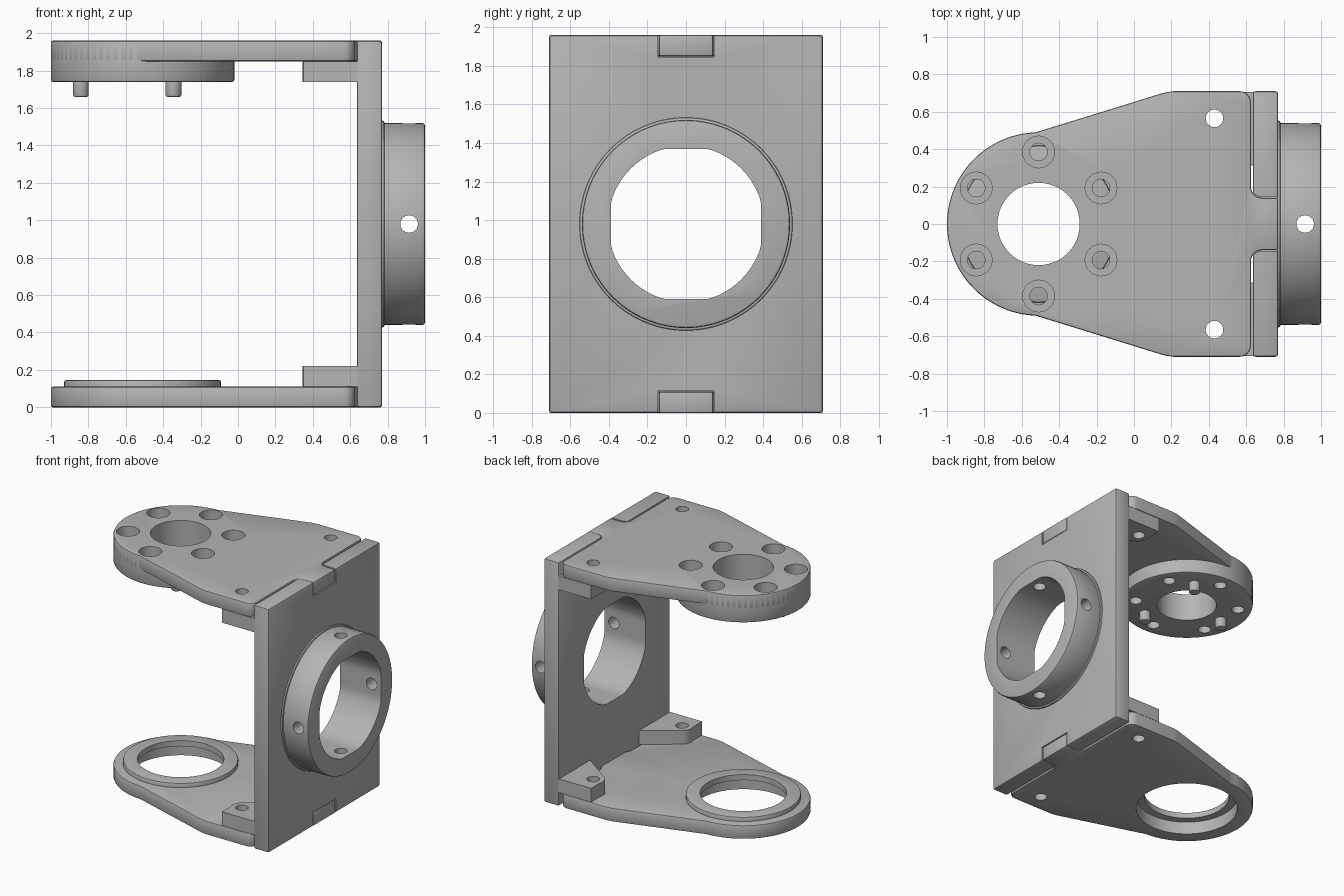
import bpy, bmesh
from math import sin, cos, pi, radians

cube = bpy.data.objects.get("Cube")
if cube:
    bpy.data.objects.remove(cube, do_unlink=True)

grey = bpy.data.materials.new("machined grey")
grey.use_nodes = True
colour = (0.46, 0.46, 0.46, 1)
grey.diffuse_color = colour
grey.node_tree.nodes["Principled BSDF"].inputs["Base Color"].default_value = colour


def arc(cx, cy, r, start, end, n):
    """Points on an arc, angles in degrees."""
    steps = [radians(start + (end - start) * i / n) for i in range(n + 1)]
    return [(cx + r * cos(a), cy + r * sin(a)) for a in steps]


def circle(cx, cy, r, n=48):
    return arc(cx, cy, r, 0, 360, n)[:-1]


def prism(name, profile, lo, hi, axis="z", bevel=0.0):
    """Extrude a closed profile along an axis."""
    place = {"z": lambda a, b, t: (a, b, t),
             "x": lambda a, b, t: (t, a, b),
             "y": lambda a, b, t: (b, t, a)}[axis]
    bm = bmesh.new()
    low = [bm.verts.new(place(a, b, lo)) for a, b in profile]
    high = [bm.verts.new(place(a, b, hi)) for a, b in profile]
    bm.faces.new(low)
    bm.faces.new(high)
    n = len(profile)
    for i in range(n):
        j = (i + 1) % n
        bm.faces.new((low[i], low[j], high[j], high[i]))
    bmesh.ops.recalc_face_normals(bm, faces=bm.faces)
    mesh = bpy.data.meshes.new(name)
    bm.to_mesh(mesh)
    bm.free()
    mesh.materials.append(grey)
    obj = bpy.data.objects.new(name, mesh)
    bpy.context.collection.objects.link(obj)
    if bevel:
        mod = obj.modifiers.new("edge_break", "BEVEL")
        mod.width = bevel
        mod.segments = 2
        mod.limit_method = "ANGLE"
        mod.angle_limit = radians(40)
    return obj


def finish(obj, cutters=()):
    """Cut the holes, apply everything and shade."""
    for cutter in cutters:
        mod = obj.modifiers.new("cut", "BOOLEAN")
        mod.operation = "DIFFERENCE"
        mod.solver = "EXACT"
        mod.object = cutter
    bpy.ops.object.select_all(action="DESELECT")
    obj.select_set(True)
    bpy.context.view_layer.objects.active = obj
    for mod in list(obj.modifiers):
        bpy.ops.object.modifier_apply(modifier=mod.name)
    bpy.ops.object.shade_smooth_by_angle(angle=radians(30))


helpers = []


def cutter(profile, lo, hi, axis="z"):
    obj = prism("cutter", profile, lo, hi, axis)
    obj.hide_render = True
    helpers.append(obj)
    return obj


HUB = -0.51          # arm hub centre on x
HEIGHT = 1.96
MID = HEIGHT / 2
THICK = 0.11
EDGE = 0.01
BORE = 0.047


def arm_profile(tongue=0.14, end=0.77):
    """Teardrop arm with a tongue that keys into the back plate."""
    half = arc(HUB, 0, 0.49, 180, 92, 18) + [(HUB, 0.495), (0.16, 0.702), (0.21, 0.71)]
    half += arc(0.565, 0.65, 0.06, 90, 0, 6)
    half += arc(0.685, tongue + 0.06, 0.06, 180, 270, 6) + [(end, tongue)]
    return half + [(x, -y) for x, y in reversed(half[1:])]


# Shared cutters
screw_holes = [cutter(circle(0.43, s * 0.565, BORE, 24), -0.2, 2.2) for s in (-1, 1)]
hub_hole = cutter(circle(HUB, 0, 0.22), 1.5, 2.2)
bolt_points = [(HUB + 0.385 * cos(pi / 6 + i * pi / 3), 0.385 * sin(pi / 6 + i * pi / 3))
               for i in range(6)]
bolt_bores = [cutter(circle(x, y, 0.085, 24), 1.81, 2.2) for x, y in bolt_points]
bolt_holes = [cutter(circle(x, y, BORE, 24), 1.5, 2.0) for x, y in bolt_points]

# Upper arm with its thick hub
upper_arm = prism("upper_arm", arm_profile(), HEIGHT - THICK, HEIGHT, bevel=EDGE)
finish(upper_arm, screw_holes + [hub_hole] + bolt_bores)
upper_hub = prism("upper_hub", circle(HUB, 0, 0.49, 72), 1.74, 1.945, bevel=EDGE)
finish(upper_hub, [hub_hole] + bolt_bores + bolt_holes)

# Three locating pins under the hub
for i, angle in enumerate((60, 180, 300)):
    x, y = HUB + 0.33 * cos(radians(angle)), 0.33 * sin(radians(angle))
    finish(prism(f"locating_pin_{i + 1}", circle(x, y, 0.042, 24), 1.66, 1.78, bevel=EDGE))

# Lower arm with a raised bearing lip
seat = [cutter(circle(HUB, 0, 0.315), -0.2, 0.3), cutter(circle(HUB, 0, 0.375), -0.2, 0.1)]
lower_arm = prism("lower_arm", arm_profile(), 0, THICK, bevel=EDGE)
finish(lower_arm, screw_holes + seat)
bearing_lip = prism("bearing_lip", circle(HUB, 0, 0.42), 0.07, 0.145, bevel=EDGE)
finish(bearing_lip, seat)

# Opening with four flats
opening = cutter([(max(-0.39, min(0.39, y)), MID + max(-0.39, min(0.39, z)))
                  for y, z in circle(0, 0, 0.406, 72)], 0.5, 1.2, "x")

# Back plate, notched for the arm tongues
notches = [cutter(arm_profile(0.145, 0.9), -0.2, THICK + 0.004),
           cutter(arm_profile(0.145, 0.9), HEIGHT - THICK - 0.004, 2.2)]
w = 0.71
plate = prism("back_plate", [(-w, 0), (w, 0), (w, HEIGHT), (-w, HEIGHT)],
              0.635, 0.77, "x", bevel=0.014)
finish(plate, notches + [opening])

# Mounting collar with four cross holes
cross = [cutter(circle(MID, 0.915, BORE, 24), -0.8, 0.8, "y"),
         cutter(circle(0.915, 0, BORE, 24), 0.2, 1.8)]
collar = prism("collar", circle(0, MID, 0.54, 72), 0.75, 1.0, "x", bevel=0.014)
finish(collar, [opening] + cross)
collar_foot = prism("collar_foot", circle(0, MID, 0.553, 72), 0.75, 0.782, "x", bevel=0.008)
finish(collar_foot, [opening])

# Corner lugs that take the arm screws
for side, s in (("left", 1), ("right", -1)):
    shape = [(0.65, 0.705), (0.35, 0.705), (0.35, 0.60)] + \
        arc(0.43, 0.56, 0.085, 180, 235, 4) + [(0.65, 0.30)]
    shape = [(x, s * y) for x, y in shape]
    for level, lo in (("lower", THICK), ("upper", 1.74)):
        lug = prism(f"{level}_{side}_lug", shape, lo, lo + THICK)
        finish(lug, screw_holes)

for obj in helpers:
    bpy.data.objects.remove(obj, do_unlink=True)
